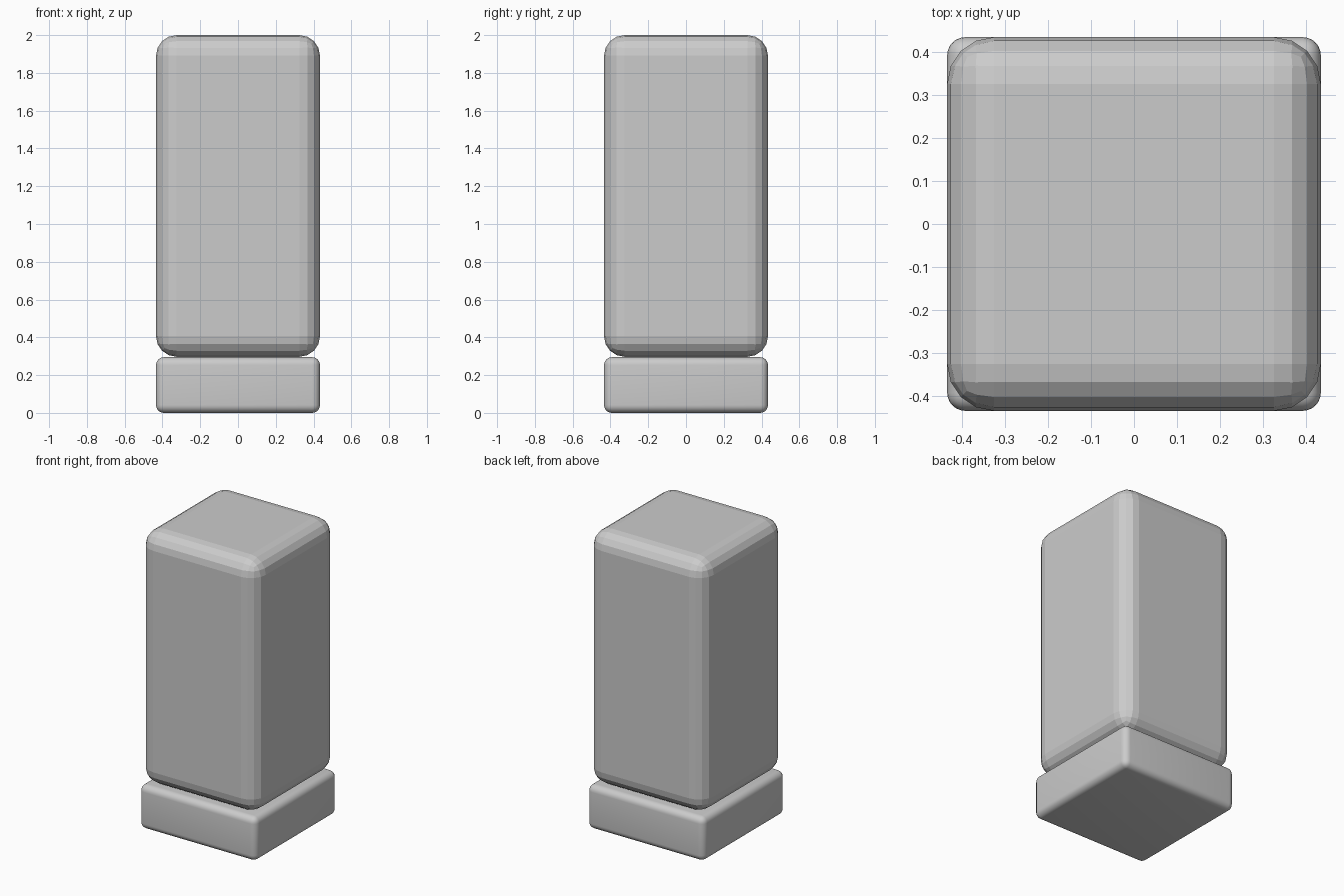
import bpy
import math

if "Cube" in bpy.data.objects:
    bpy.data.objects.remove(bpy.data.objects["Cube"])


def rounded_block(name, half, z0, z1, radius, segments):
    """Box between z0 and z1 with rounded edges."""
    bpy.ops.mesh.primitive_cube_add(size=1, location=(0, 0, (z0 + z1) / 2))
    ob = bpy.context.object
    ob.name = name
    ob.scale = (2 * half, 2 * half, z1 - z0)
    bpy.ops.object.transform_apply(location=False, rotation=False, scale=True)
    bevel = ob.modifiers.new("rounding", 'BEVEL')
    bevel.width = radius
    bevel.segments = segments
    bevel.limit_method = 'NONE'
    bpy.ops.object.modifier_apply(modifier=bevel.name)
    return ob


# Smooth low plinth
rounded_block("base", 0.434, 0.0, 0.295, 0.042, 6)
bpy.ops.object.shade_smooth_by_angle(angle=math.radians(40))

# Tall faceted block resting on the plinth
rounded_block("body", 0.434, 0.297, 2.0, 0.109, 4)
bpy.ops.object.shade_flat()
